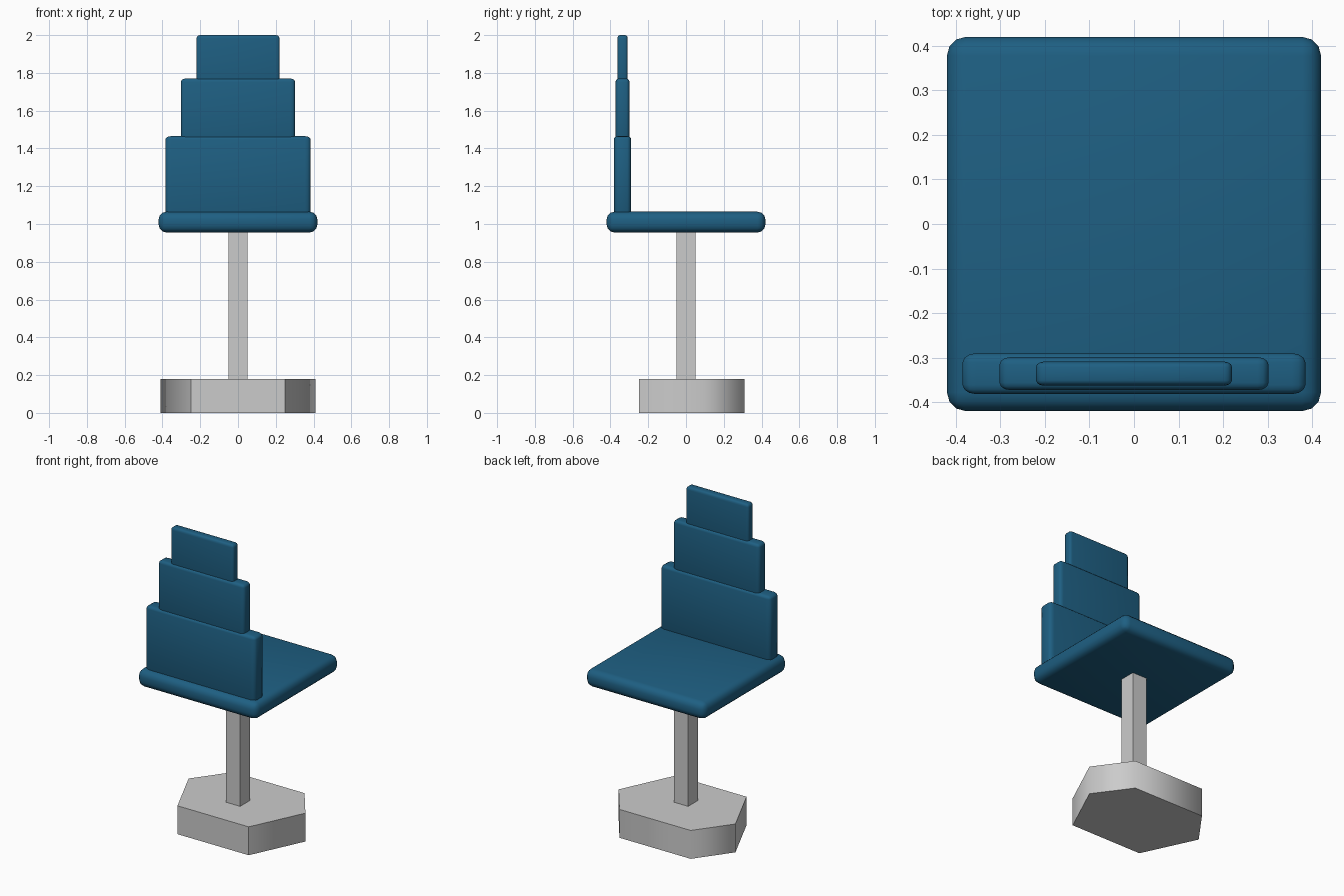
import bpy, bmesh, math

if "Cube" in bpy.data.objects:
    bpy.data.objects.remove(bpy.data.objects["Cube"])

blue = bpy.data.materials.new("blue_upholstery")
blue.diffuse_color = (0.013, 0.115, 0.225, 1)
blue.use_nodes = True
blue.node_tree.nodes["Principled BSDF"].inputs["Base Color"].default_value = blue.diffuse_color


def finish(name, bm, angle=None, mat=None):
    bmesh.ops.recalc_face_normals(bm, faces=bm.faces)
    mesh = bpy.data.meshes.new(name)
    bm.to_mesh(mesh)
    bm.free()
    ob = bpy.data.objects.new(name, mesh)
    bpy.context.collection.objects.link(ob)
    if mat:
        mesh.materials.append(mat)
    if angle:
        bpy.ops.object.select_all(action='DESELECT')
        ob.select_set(True)
        bpy.context.view_layer.objects.active = ob
        bpy.ops.object.shade_smooth_by_angle(angle=math.radians(angle))
    return ob


def box(name, lo, hi, round_xyz=None, mat=None):
    """Box between two corners, optionally rounded by a separate amount per axis."""
    r = round_xyz or (1, 1, 1)
    bm = bmesh.new()
    bmesh.ops.create_cube(bm, size=1)
    for v in bm.verts:
        v.co = [v.co[i] * (hi[i] - lo[i]) / r[i] for i in range(3)]
    if round_xyz:
        bmesh.ops.bevel(bm, geom=bm.edges[:], offset=1, segments=3,
                        profile=0.5, affect='EDGES')
    for v in bm.verts:
        v.co = [v.co[i] * r[i] + (lo[i] + hi[i]) / 2 for i in range(3)]
    return finish(name, bm, 35 if round_xyz else None, mat)


# Base: six-sided foot extruded upwards
half = [(0.25, -0.25), (0.41, 0.09), (0.25, 0.31)]
outline = half + [(-x, y) for x, y in reversed(half)]
bm = bmesh.new()
foot = bm.faces.new([bm.verts.new((x, y, 0)) for x, y in outline])
ext = bmesh.ops.extrude_face_region(bm, geom=[foot], use_keep_orig=True)
for v in ext["geom"]:
    if isinstance(v, bmesh.types.BMVert):
        v.co.z = 0.18
finish("base", bm, 63)

# Square post
box("post", (-0.05, -0.05, 0.17), (0.05, 0.05, 0.97))

# Rounded seat cushion
box("seat", (-0.42, -0.42, 0.955), (0.42, 0.42, 1.065), (0.042, 0.042, 0.04), blue)

# Stepped backrest: half width, half depth, bottom, top
steps = [
    ("backrest_lower", 0.385, 0.046, 1.04, 1.465),
    ("backrest_middle", 0.302, 0.037, 1.43, 1.77),
    ("backrest_upper", 0.22, 0.027, 1.74, 2.0),
]
for name, w, d, z0, z1 in steps:
    box(name, (-w, -0.336 - d, z0), (w, -0.336 + d, z1),
        (0.08 * w, 0.45 * d, 0.018), blue)
